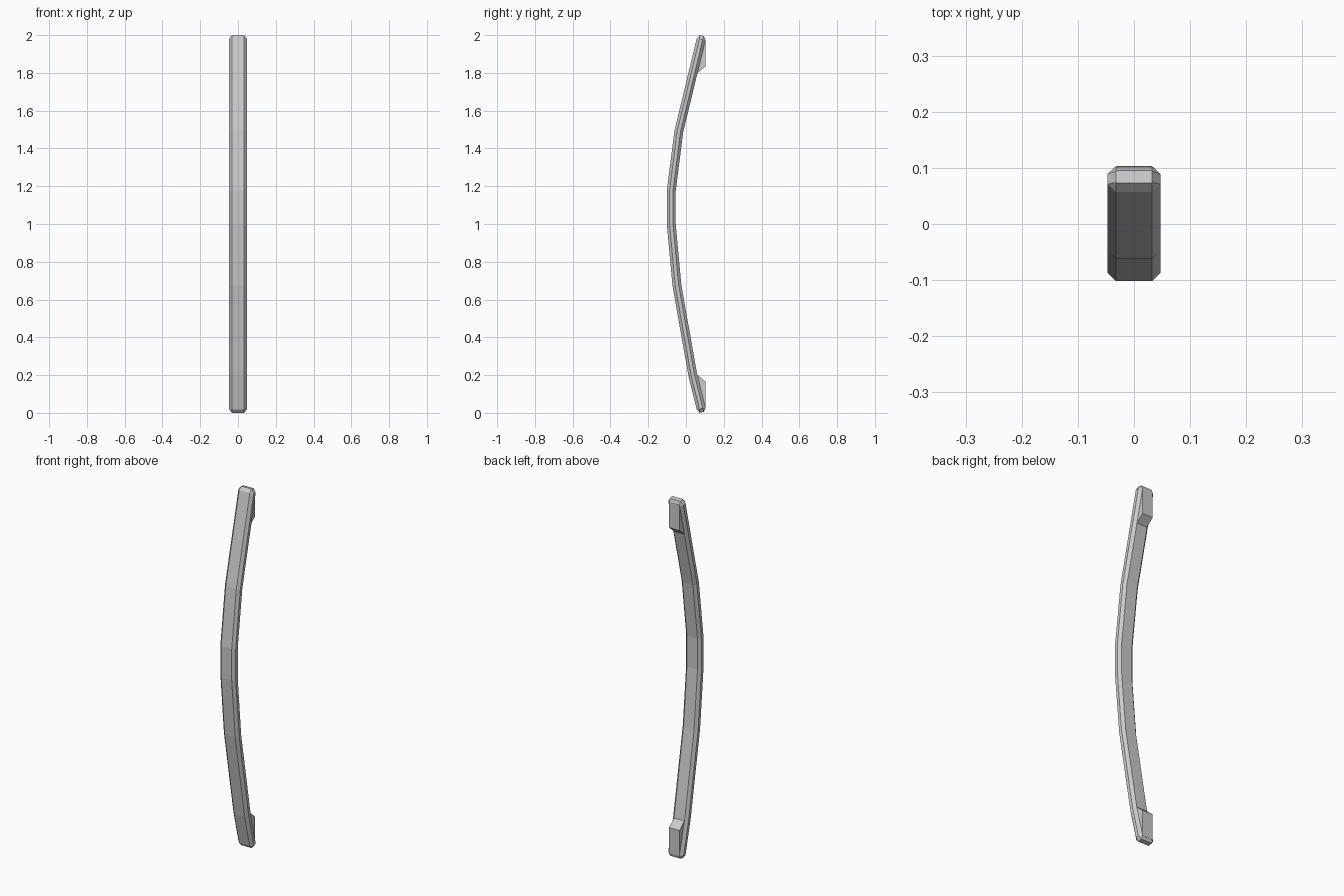
import bpy, bmesh
from mathutils import Vector

if "Cube" in bpy.data.objects:
    bpy.data.objects.remove(bpy.data.objects["Cube"])

def make_object(name, rings):
    """Loft closed rings of equal size and cap both ends."""
    bm = bmesh.new()
    loops = [[bm.verts.new(p) for p in ring] for ring in rings]
    n = len(loops[0])
    for a, b in zip(loops, loops[1:]):
        for i in range(n):
            j = (i + 1) % n
            bm.faces.new((a[i], a[j], b[j], b[i]))
    bm.faces.new(loops[0][::-1])
    bm.faces.new(loops[-1])
    bmesh.ops.remove_doubles(bm, verts=bm.verts, dist=0.0005)
    bmesh.ops.recalc_face_normals(bm, faces=bm.faces)
    mesh = bpy.data.meshes.new(name)
    bm.to_mesh(mesh)
    bm.free()
    obj = bpy.data.objects.new(name, mesh)
    bpy.context.collection.objects.link(obj)
    return obj

# Bowed bar: centre line (y, z) swept with a chamfered rectangle
HW, HT, C = 0.047, 0.0235, 0.0145
path = [Vector((0, y, z)) for y, z in (
    (0.084, 0.003), (0.080, 0.022), (0.036, 0.20), (-0.048, 0.675),
    (-0.078, 1.0), (-0.078, 1.175), (-0.038, 1.49), (0.080, 1.978),
    (0.084, 1.997))]

def section(i):
    tangent = (path[min(i + 1, len(path) - 1)] - path[i]).normalized() \
        + (path[i] - path[max(i - 1, 0)]).normalized()
    tangent.normalize()
    depth = Vector((0, tangent.z, -tangent.y))
    # end sections shrink to the flat faces, giving bevelled tips
    if i in (0, len(path) - 1):
        w, t, c = HW - C, HT - 0.012, 0.001
    else:
        w, t, c = HW, HT, C
    pts = [(w, t - c), (w - c, t), (c - w, t), (-w, t - c),
           (-w, c - t), (c - w, -t), (w - c, -t), (w, c - t)]
    return [path[i] + Vector((x, 0, 0)) + depth * d for x, d in pts]

make_object("handle_bar", [section(i) for i in range(len(path))])

# Wedge-shaped mounting pads behind both ends
pad = [(0.040, 0.205), (0.056, 0.205), (0.103, 0.165), (0.103, 0.022), (0.080, 0.03)]
for name, flip in (("lower_mounting_pad", False), ("upper_mounting_pad", True)):
    make_object(name, [[(x, y, 2 - z if flip else z) for y, z in pad]
                       for x in (-0.032, 0.032)])
